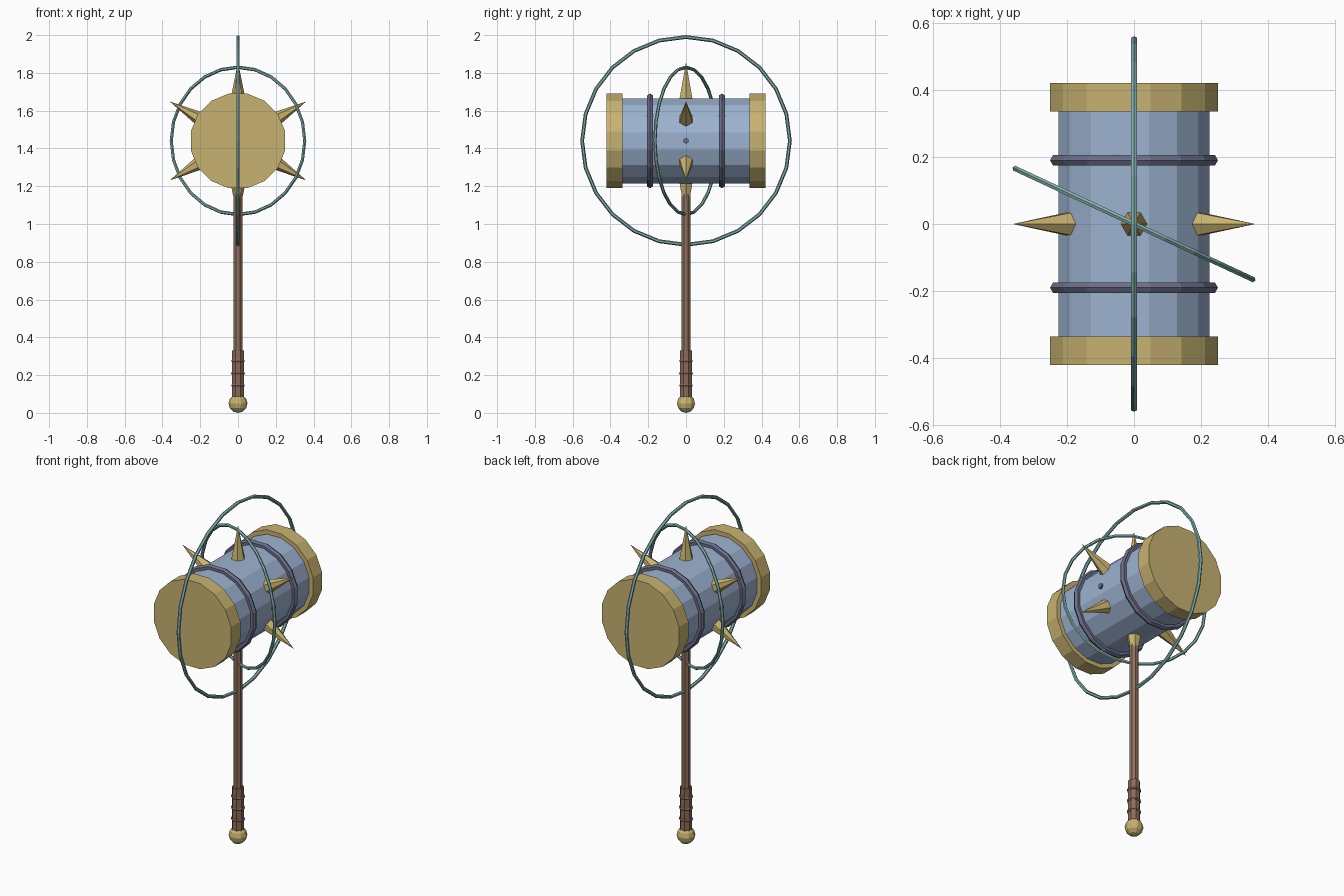
import bpy, bmesh, math
from mathutils import Matrix, Vector

if "Cube" in bpy.data.objects:
    bpy.data.objects.remove(bpy.data.objects["Cube"])

CZ = 1.44  # height of the hammer head's centre


def material(name, rgb):
    m = bpy.data.materials.new(name)
    m.diffuse_color = (*rgb, 1)
    m.use_nodes = True
    m.node_tree.nodes["Principled BSDF"].inputs["Base Color"].default_value = m.diffuse_color
    return m


GOLD = material("gold", (0.58, 0.45, 0.17))
STEEL = material("blue steel", (0.34, 0.45, 0.64))
DARK = material("dark violet metal", (0.15, 0.155, 0.25))
TEAL = material("teal ring", (0.24, 0.43, 0.43))
WOOD = material("brown wood", (0.28, 0.165, 0.115))
GRIP = material("brown leather", (0.26, 0.15, 0.105))


def lathe(name, profile, sides, mat, matrix=Matrix(), closed=False, phase=0.0):
    """Revolve (radius, height) points about local z, flat faced."""
    bm = bmesh.new()
    rows = []
    for r, z in profile:
        if r < 1e-6:
            rows.append([bm.verts.new((0, 0, z))] * sides)
        else:
            rows.append([bm.verts.new((r * math.cos(a), r * math.sin(a), z))
                         for a in (phase + 2 * math.pi * k / sides for k in range(sides))])
    pairs = list(zip(rows, rows[1:]))
    if closed:
        pairs.append((rows[-1], rows[0]))
    for lo, hi in pairs:
        for k in range(sides):
            n = (k + 1) % sides
            corners = list(dict.fromkeys((lo[k], lo[n], hi[n], hi[k])))
            bm.faces.new(corners)
    if not closed:
        for row in (rows[0], rows[-1]):
            if row[0] is not row[1]:
                bm.faces.new(row)
    bmesh.ops.recalc_face_normals(bm, faces=bm.faces)
    mesh = bpy.data.meshes.new(name)
    bm.to_mesh(mesh)
    bm.free()
    mesh.materials.append(mat)
    ob = bpy.data.objects.new(name, mesh)
    ob.matrix_world = matrix
    bpy.context.collection.objects.link(ob)
    return ob


def hoop(name, major, minor, sides, tube_sides, mat, matrix, phase=0.0):
    """Faceted torus about local z."""
    pts = [(major + minor * math.cos(a), minor * math.sin(a))
           for a in (2 * math.pi * k / tube_sides for k in range(tube_sides))]
    return lathe(name, pts, sides, mat, matrix, True, phase)


def aim(direction, origin=(0, 0, CZ)):
    d = Vector(direction)
    return Matrix.Translation(origin) @ d.to_track_quat('Z', 'Y').to_matrix().to_4x4()


# Head barrel, end caps and bands, all lying along y
along_y = Matrix.Translation((0, 0, CZ)) @ Matrix.Rotation(-math.pi / 2, 4, 'X')
half = math.pi / 16
lathe("head_barrel", [(0.23, -0.36), (0.23, 0.36)], 16, STEEL, along_y, phase=half)
for side, s in (("front", -1), ("back", 1)):
    lathe(side + "_cap", [(0.255, s * 0.335), (0.255, s * 0.42)], 16, GOLD, along_y, phase=half)
    hoop(side + "_band", 0.237, 0.018, 16, 6, DARK,
         along_y @ Matrix.Translation((0, 0, s * 0.19)), half)

# Six spikes around the middle of the head
for k in range(6):
    a = math.radians(30 + 60 * k)
    out = Vector((math.cos(a), 0, math.sin(a)))
    tangent = Vector((-math.sin(a), 0, math.cos(a)))
    m = Matrix((tangent, out.cross(tangent), out)).transposed().to_4x4()
    lathe("spike", [(0.042, 0.21), (0, 0.417)], 6, GOLD, Matrix.Translation((0, 0, CZ)) @ m)

# Small axle pin through the head
lathe("axle_pin", [(0.015, -0.235), (0.015, 0.235)], 8, DARK, aim((1, 0, 0)))

# Two thin hoops floating around the head
hoop("large_ring", 0.55, 0.01, 24, 6, TEAL, aim((1, 0, 0)))
turn = math.radians(-25)
hoop("small_ring", 0.39, 0.009, 24, 6, TEAL, aim((-math.sin(turn), math.cos(turn), 0)))

# Shaft, ribbed grip and pommel
e = math.pi / 8
lathe("shaft", [(0.025, 0.08), (0.025, 1.26)], 8, WOOD, phase=e)
lathe("grip", [(0.033, 0.08), (0.033, 0.33)], 8, GRIP, phase=e)
for z in (0.145, 0.21, 0.275):
    hoop("grip_rib", 0.031, 0.008, 8, 6, GRIP, Matrix.Translation((0, 0, z)), e)
ball = [(0.05 * math.sin(t), 0.05 - 0.05 * math.cos(t))
        for t in (math.pi * k / 6 for k in range(7))]
lathe("pommel", ball, 10, GOLD)
